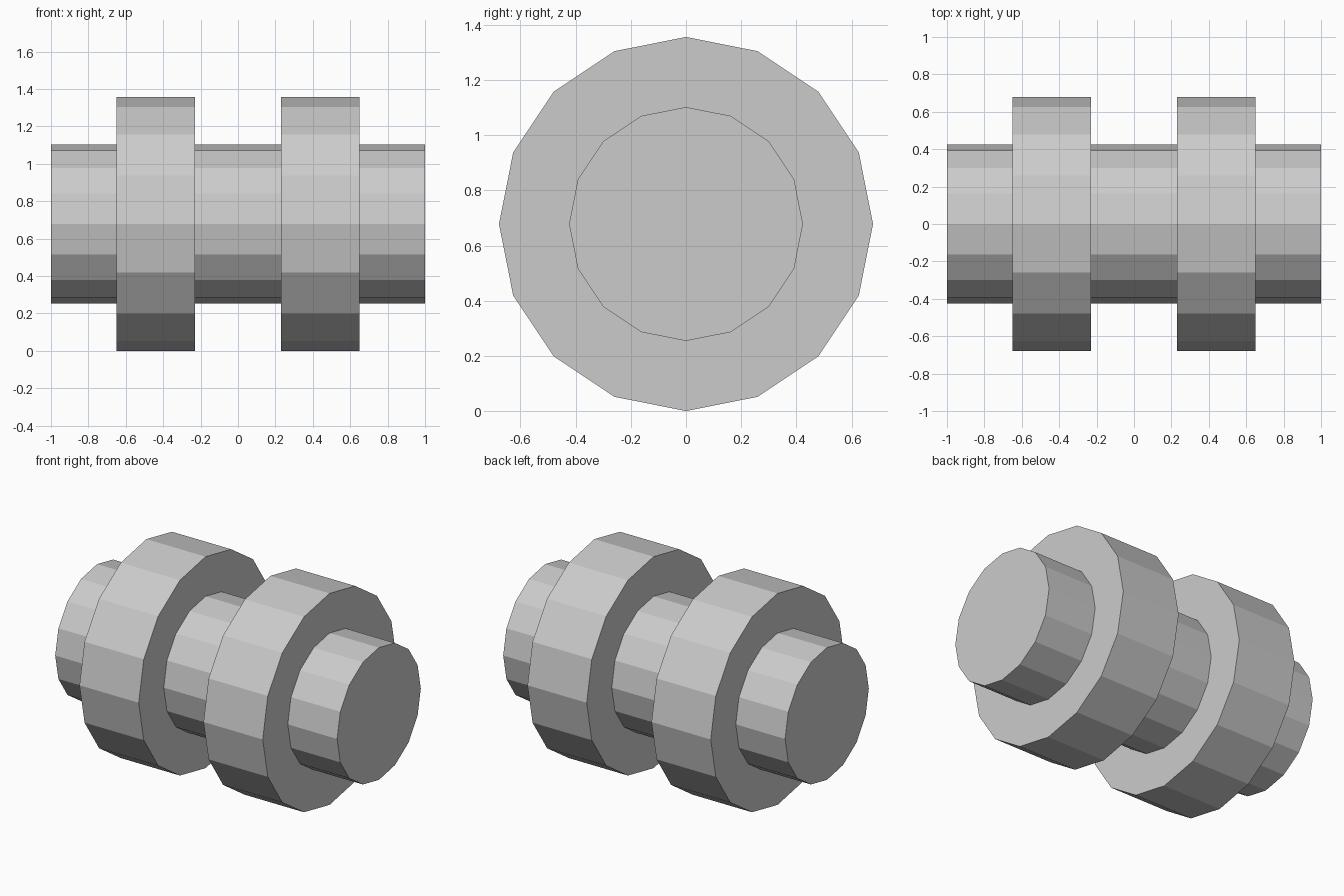
import bpy
import bmesh
from math import cos, sin, tau

if "Cube" in bpy.data.objects:
    bpy.data.objects.remove(bpy.data.objects["Cube"])

SIDES = 16
R_SHAFT, R_COLLAR = 0.424, 0.678

# Half profile (x, radius), mirrored to give the full stepped roller
half = [(0.23, R_SHAFT), (0.23, R_COLLAR), (0.65, R_COLLAR), (0.65, R_SHAFT), (1.0, R_SHAFT)]
profile = [(-x, r) for x, r in reversed(half)] + half

bm = bmesh.new()
rings = [[bm.verts.new((x, r * cos(tau * i / SIDES), R_COLLAR + r * sin(tau * i / SIDES)))
          for i in range(SIDES)] for x, r in profile]

# Shaft walls, collar walls and collar side faces
for a, b in zip(rings, rings[1:]):
    for i in range(SIDES):
        j = (i + 1) % SIDES
        bm.faces.new((a[i], a[j], b[j], b[i]))

# Flat shaft ends
bm.faces.new(rings[0])
bm.faces.new(rings[-1])
bmesh.ops.recalc_face_normals(bm, faces=bm.faces)

mesh = bpy.data.meshes.new("collared_shaft")
bm.to_mesh(mesh)
bm.free()
bpy.context.collection.objects.link(bpy.data.objects.new("collared_shaft", mesh))
